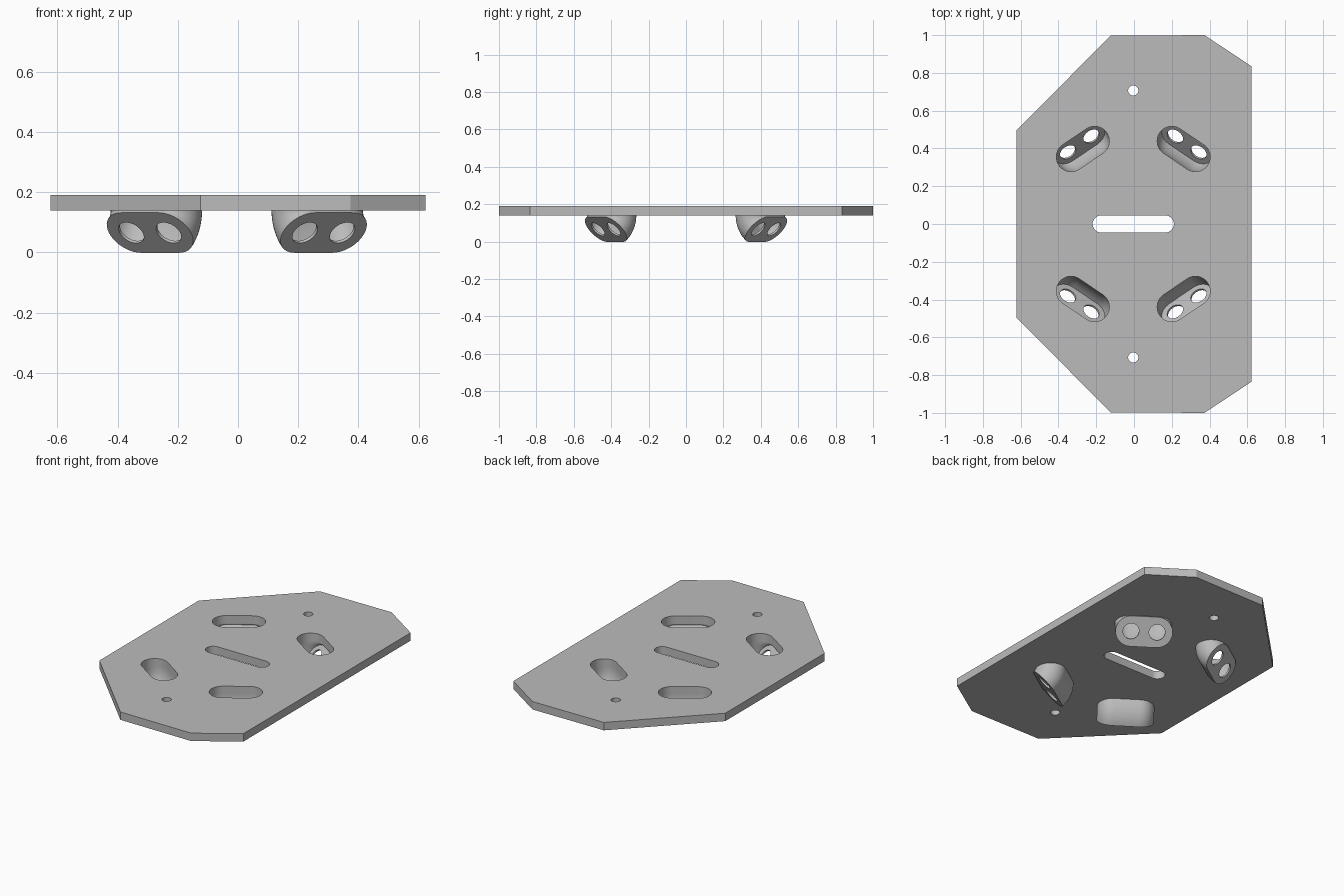
import bpy, bmesh
from math import sin, cos, pi, radians

if "Cube" in bpy.data.objects:
    bpy.data.objects.remove(bpy.data.objects["Cube"])

grey = bpy.data.materials.new("light_grey")
grey.use_nodes = True
grey.diffuse_color = (0.5, 0.5, 0.5, 1)
grey.node_tree.nodes["Principled BSDF"].inputs["Base Color"].default_value = (0.5, 0.5, 0.5, 1)

BOTTOM, TOP = 0.14, 0.19          # plate faces
SHIFT = -0.004                    # sideways offset of all openings
POD_X, POD_Y = 0.267, 0.397
TURN = radians(34)                # pod heading
TILT = radians(48)                # bend of the pod
HALF = 0.075                      # half distance between slot centres
OUTER, INNER, FLOOR = 0.0895, 0.078, 0.011
PIVOT = OUTER + 0.001


def slot(half, radius, n=20):
    """Outline of a round-ended slot along the first axis (circle if half is 0)."""
    pts = []
    for side in (1, -1):
        for i in range(n + 1 if half else n):
            a = -pi / 2 + pi * i / n
            pts.append((side * (half + radius * cos(a)), side * radius * sin(a)))
    return pts


def loft(name, rings):
    """Closed solid through rings of matching points."""
    bm = bmesh.new()
    loops = [[bm.verts.new(p) for p in ring] for ring in rings]
    for a, b in zip(loops, loops[1:]):
        for i in range(len(a)):
            j = (i + 1) % len(a)
            bm.faces.new((a[i], a[j], b[j], b[i]))
    bm.faces.new(loops[0])
    bm.faces.new(loops[-1])
    bmesh.ops.recalc_face_normals(bm, faces=bm.faces)
    mesh = bpy.data.meshes.new(name)
    bm.to_mesh(mesh)
    bm.free()
    mesh.materials.append(grey)
    obj = bpy.data.objects.new(name, mesh)
    bpy.context.collection.objects.link(obj)
    return obj


def prism(name, outline, low, high):
    return loft(name, [[(x, y, z) for x, y in outline] for z in (low, high)])


def activate(obj):
    bpy.ops.object.select_all(action='DESELECT')
    obj.select_set(True)
    bpy.context.view_layer.objects.active = obj


def cut(obj, cutters):
    """Subtract the cutters, remove them, and shade the result."""
    activate(obj)
    for c in cutters:
        mod = obj.modifiers.new("cut", 'BOOLEAN')
        mod.operation, mod.solver, mod.object = 'DIFFERENCE', 'EXACT', c
        bpy.ops.object.modifier_apply(modifier=mod.name)
        bpy.data.objects.remove(c)
    bpy.ops.object.shade_smooth_by_angle(angle=radians(30))


def pod_point(a, b, angle, push, sx, sy):
    """Bend a slot point about the pod's outer edge, then push it along its axis."""
    q = b - PIVOT
    out = PIVOT + q * cos(angle) + push * sin(angle)
    down = -q * sin(angle) + push * cos(angle)
    x = POD_X + a * cos(TURN) + out * sin(TURN)
    y = POD_Y - a * sin(TURN) + out * cos(TURN)
    return (sx * x + SHIFT, sy * y, BOTTOM - down)


def pod_solid(name, outline, stations, sx, sy):
    return loft(name, [[pod_point(a, b, t, e, sx, sy) for a, b in outline]
                       for t, e in stations])


# Bent hollow pods, each with two round holes in its tilted floor
bend = [(TILT * i / 12, 0) for i in range(13)]
openings = []
for sx, side in ((1, "left"), (-1, "right")):
    for sy, end in ((1, "back"), (-1, "front")):
        pod = pod_solid(f"{end}_{side}_pod", slot(HALF, OUTER), bend + [(TILT, FLOOR)], sx, sy)
        cutters = [pod_solid("cavity", slot(HALF, INNER), [(0, -0.03)] + bend, sx, sy)]
        for s in (-HALF, HALF):
            circle = [(a + s, b) for a, b in slot(0, 0.046)]
            cutters.append(pod_solid("hole", circle, [(TILT, -0.01), (TILT, 0.03)], sx, sy))
        cut(pod, cutters)
        openings.append(pod_solid("opening", slot(HALF, INNER), [(0, 0.02), (0, -0.1)], sx, sy))

# Flat plate with clipped corners
edge = [(-0.622, 0.496), (-0.124, 0.997), (0.373, 1.0), (0.622, 0.835)]
outline = edge + [(x, -y) for x, y in reversed(edge)]
plate = prism("base_plate", outline, BOTTOM, TOP)

# Central slot and two small screw holes
openings.append(prism("centre_slot", [(x + SHIFT, y) for x, y in slot(0.17, 0.045)], 0.1, 0.25))
for y0 in (-0.707, 0.707):
    openings.append(prism("screw_hole", [(x + SHIFT, y + y0) for x, y in slot(0, 0.027)], 0.1, 0.25))
cut(plate, openings)
